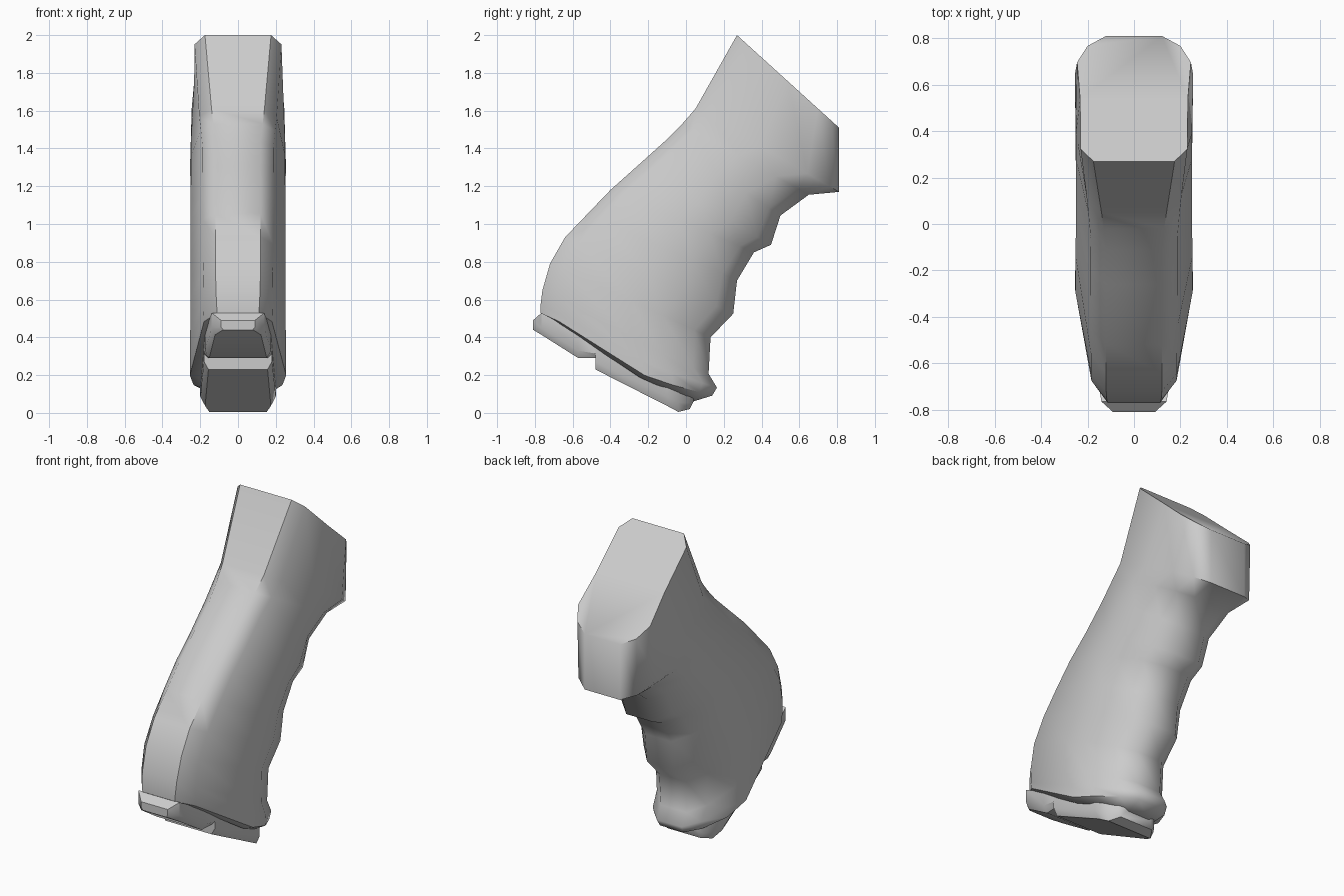
import bpy, bmesh, math

if "Cube" in bpy.data.objects:
    bpy.data.objects.remove(bpy.data.objects["Cube"])


def loft(name, rings, angle):
    """Skin closed rings of points, cap both ends and smooth by angle."""
    bm = bmesh.new()
    vs = [[bm.verts.new(p) for p in r] for r in rings]
    n = len(vs[0])
    for a, b in zip(vs, vs[1:]):
        for i in range(n):
            j = (i + 1) % n
            bm.faces.new((a[i], a[j], b[j], b[i]))
    bm.faces.new(vs[0])
    bm.faces.new(vs[-1])
    bmesh.ops.remove_doubles(bm, verts=bm.verts, dist=0.0005)
    bmesh.ops.recalc_face_normals(bm, faces=bm.faces)
    me = bpy.data.meshes.new(name)
    bm.to_mesh(me)
    bm.free()
    ob = bpy.data.objects.new(name, me)
    bpy.context.collection.objects.link(ob)
    bpy.ops.object.select_all(action='DESELECT')
    ob.select_set(True)
    bpy.context.view_layer.objects.active = ob
    bpy.ops.object.shade_smooth_by_angle(angle=math.radians(angle))
    return ob


# Grip sections: back (y, z), front (y, z), sag of the middle
sections = [
    (.27, 2.0, .81, 1.51, 0), (.05, 1.61, .81, 1.17, 0),
    (-.02, 1.53, .65, 1.155, 0), (-.11, 1.44, .50, 1.045, 0),
    (-.26, 1.305, .45, .89, 0), (-.40, 1.18, .36, .85, 0),
    (-.52, 1.055, .27, .70, 0), (-.64, .93, .25, .525, 0),
    (-.72, .79, .13, .40, 0), (-.76, .65, .12, .21, .02),
    (-.77, .57, .165, .14, .05), (-.77, .53, .14, .10, .07),
    (-.745, .51, .04, .065, .035)]

# Half cross-section (position from back to front, half width) at key sections
T = {0: [(0, .175), (.1, .23), (.5, .232), (.79, .245), (.92, .2), (1, .12)],
     1: [(0, .14), (.1, .205), (.45, .25), (.78, .255), (.93, .2), (1, .12)],
     3: [(0, .12), (.09, .187), (.45, .25), (.7, .25), (.9, .175), (1, .09)],
     8: [(0, .12), (.09, .185), (.5, .252), (.7, .25), (.9, .175), (1, .09)],
     11: [(0, .11), (.11, .18), (.62, .255), (.78, .235), (.93, .16), (1, .08)],
     12: [(0, .09), (.11, .15), (.65, .21), (.8, .19), (.93, .14), (1, .07)]}


def half_profile(i):
    lo = max(k for k in T if k <= i)
    hi = min(k for k in T if k >= i)
    f = (i - lo) / (hi - lo) if hi > lo else 0
    return [tuple(a + (b - a) * f for a, b in zip(p, q)) for p, q in zip(T[lo], T[hi])]


rings = []
for i, (by, bz, fy, fz, sag) in enumerate(sections):
    half = []
    for t, w in half_profile(i):
        s = sag * max(0, 1 - abs(t - .65) / .4)
        half.append((w, by + (fy - by) * t - .2 * s, bz + (fz - bz) * t - s))
    rings.append(half + [(-x, y, z) for x, y, z in reversed(half)])
loft("grip_body", rings, 50)


# Base plate stations: y, half width, top z, bottom z (with a step underneath)
stations = [
    (-.81, .09, .49, .44), (-.765, .14, .53, .413), (-.57, .175, .42, .29),
    (-.48, .18, .37, .29), (-.48, .18, .37, .23), (-.1, .2, .20, .037),
    (-.04, .175, .17, .005), (.02, .13, .13, .02), (.04, .10, .12, .06)]
rings = []
for y, w, zt, zb in stations:
    zm = zb + (zt - zb) * .3
    half = [(w, y, zt), (w, y, zm), (w * .87, y, zb)]
    rings.append(half + [(-x, a, b) for x, a, b in reversed(half)])
loft("base_plate", rings, 35)
